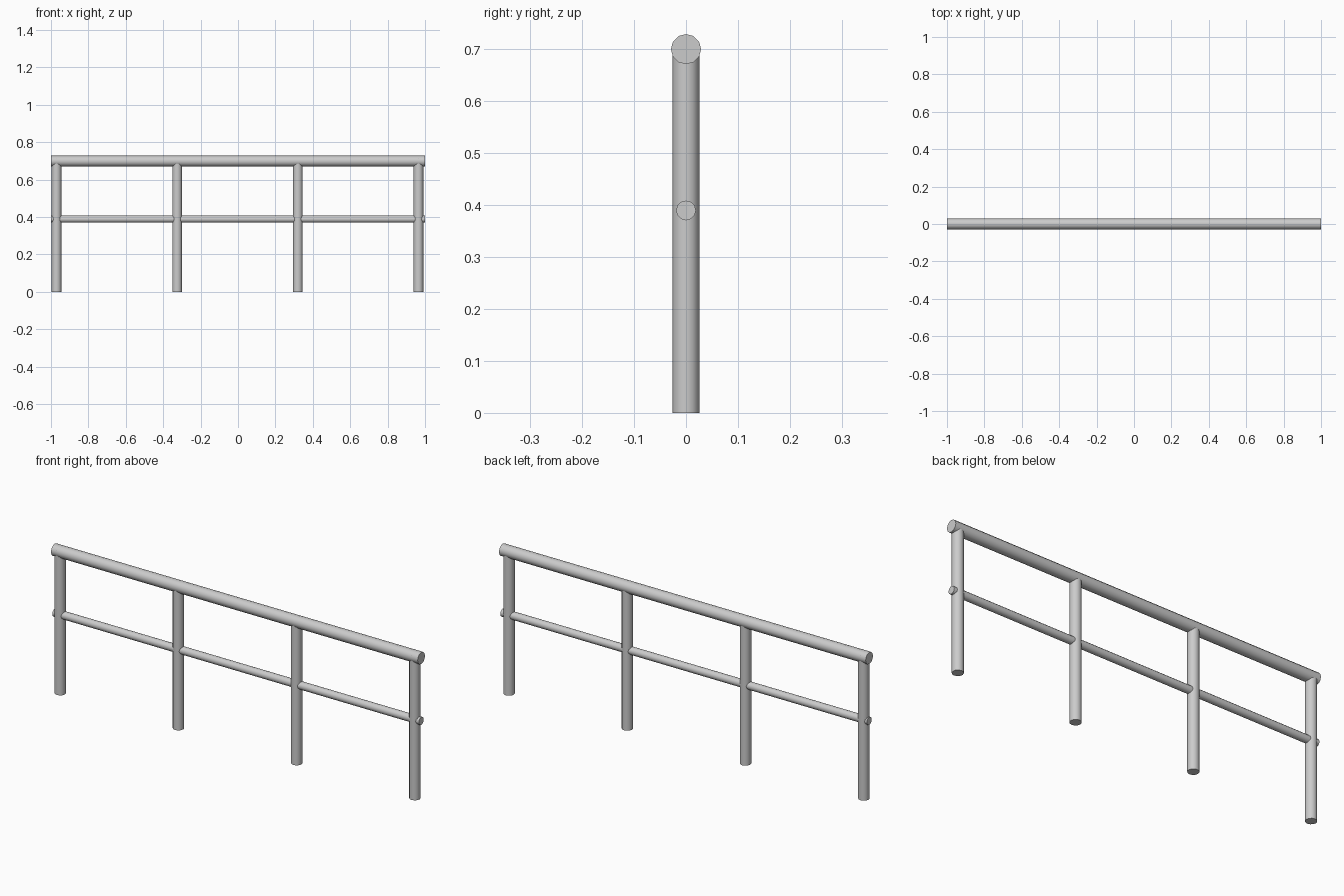
import bpy, math

if "Cube" in bpy.data.objects:
    bpy.data.objects.remove(bpy.data.objects["Cube"])

SIDES = 12


def tube(name, radius, length, location, along_x=False):
    rot = (0, math.pi / 2, 0) if along_x else (0, 0, 0)
    bpy.ops.mesh.primitive_cylinder_add(vertices=SIDES, radius=radius, depth=length,
                                        location=location, rotation=rot)
    obj = bpy.context.object
    obj.name = name
    bpy.ops.object.shade_smooth_by_angle(angle=math.radians(50))
    return obj


# Horizontal rails
tube("top_rail", 0.029, 2.0, (0, 0, 0.699), along_x=True)
tube("middle_rail", 0.019, 2.0, (0, 0, 0.389), along_x=True)

# Evenly spaced posts, the end ones reaching slightly further into the top rail
for i in range(4):
    x = -0.97 + i * 0.645
    height = 0.712 if i in (0, 3) else 0.70
    tube(f"post_{i + 1}", 0.026, height, (x, 0, height / 2))
